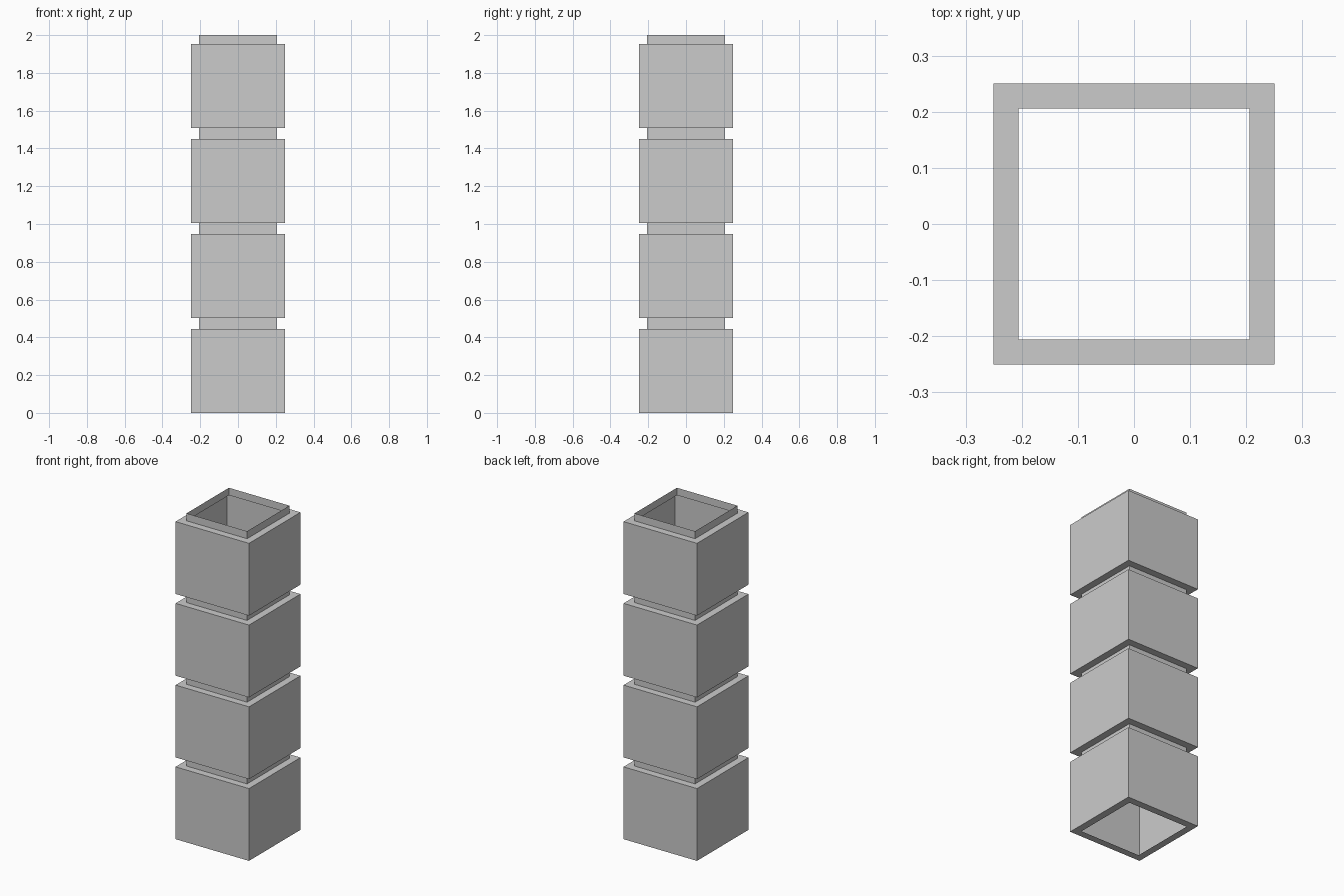
import bpy, bmesh

if "Cube" in bpy.data.objects:
    bpy.data.objects.remove(bpy.data.objects["Cube"])

OUTER, NECK = 0.25, 0.206      # half widths
PITCH, BLOCK, TOP = 0.503, 0.445, 2.0
COUNT = 4

# Stepped wall profile (half width, height), open at both ends
profile = []
for i in range(COUNT):
    z = i * PITCH
    profile += [(NECK, z), (OUTER, z), (OUTER, z + BLOCK), (NECK, z + BLOCK)]
profile.append((NECK, TOP))

# Square rings joined into one thin hollow column
bm = bmesh.new()
rings = [[bm.verts.new((sx * r, sy * r, z))
          for sx, sy in ((-1, -1), (1, -1), (1, 1), (-1, 1))]
         for r, z in profile]
for low, high in zip(rings, rings[1:]):
    for k in range(4):
        n = (k + 1) % 4
        bm.faces.new((low[k], low[n], high[n], high[k]))

mesh = bpy.data.meshes.new("hollow_column")
bm.to_mesh(mesh)
bm.free()
column = bpy.data.objects.new("hollow_column", mesh)
bpy.context.collection.objects.link(column)
